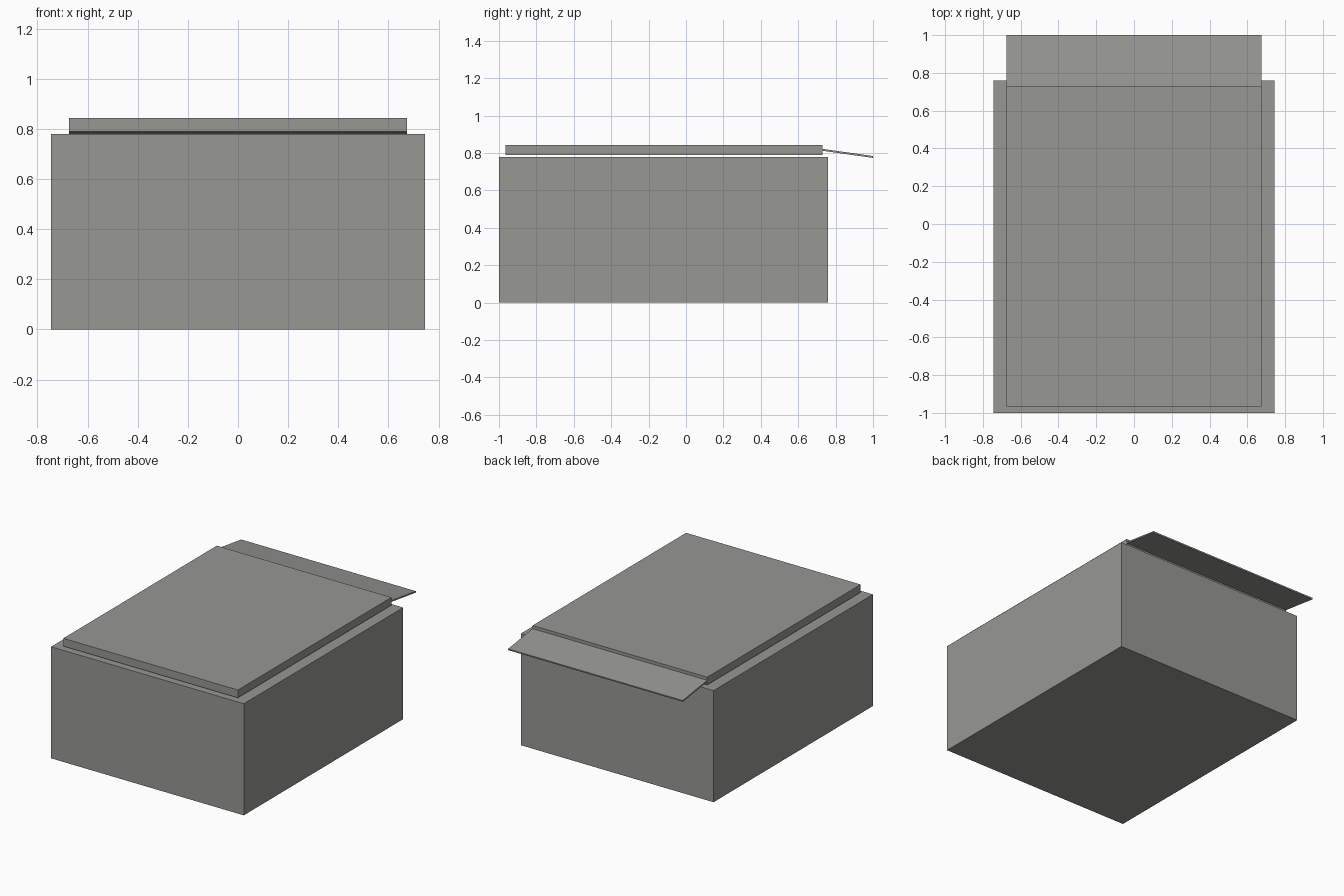
import bpy
import math

# Remove the default object
cube = bpy.data.objects.get("Cube")
if cube:
    bpy.data.objects.remove(cube, do_unlink=True)

# Single flat colour
grey = bpy.data.materials.new("warm_grey")
grey.use_nodes = True
colour = (0.31, 0.31, 0.295, 1)
grey.diffuse_color = colour
grey.node_tree.nodes["Principled BSDF"].inputs["Base Color"].default_value = colour


def block(name, size, centre, tilt=0):
    """Add a box of the given size, tilted about the x axis."""
    bpy.ops.mesh.primitive_cube_add(size=1, location=centre)
    part = bpy.context.object
    part.name = name
    part.scale = size
    bpy.ops.object.transform_apply(location=False, rotation=False, scale=True)
    part.rotation_euler.x = tilt
    part.data.materials.append(grey)
    return part


# Main body, standing on the ground
block("body", (1.49, 1.76, 0.78), (0, -0.12, 0.39))

# Raised lid, floating just above the body
block("lid", (1.35, 1.695, 0.055), (0, -0.1175, 0.8165))

# Thin flap sloping down behind the lid
drop, reach = 0.038, 0.27
block("rear_flap", (1.35, math.hypot(drop, reach), 0.01),
      (0, 0.8645, 0.798), -math.atan2(drop, reach))
